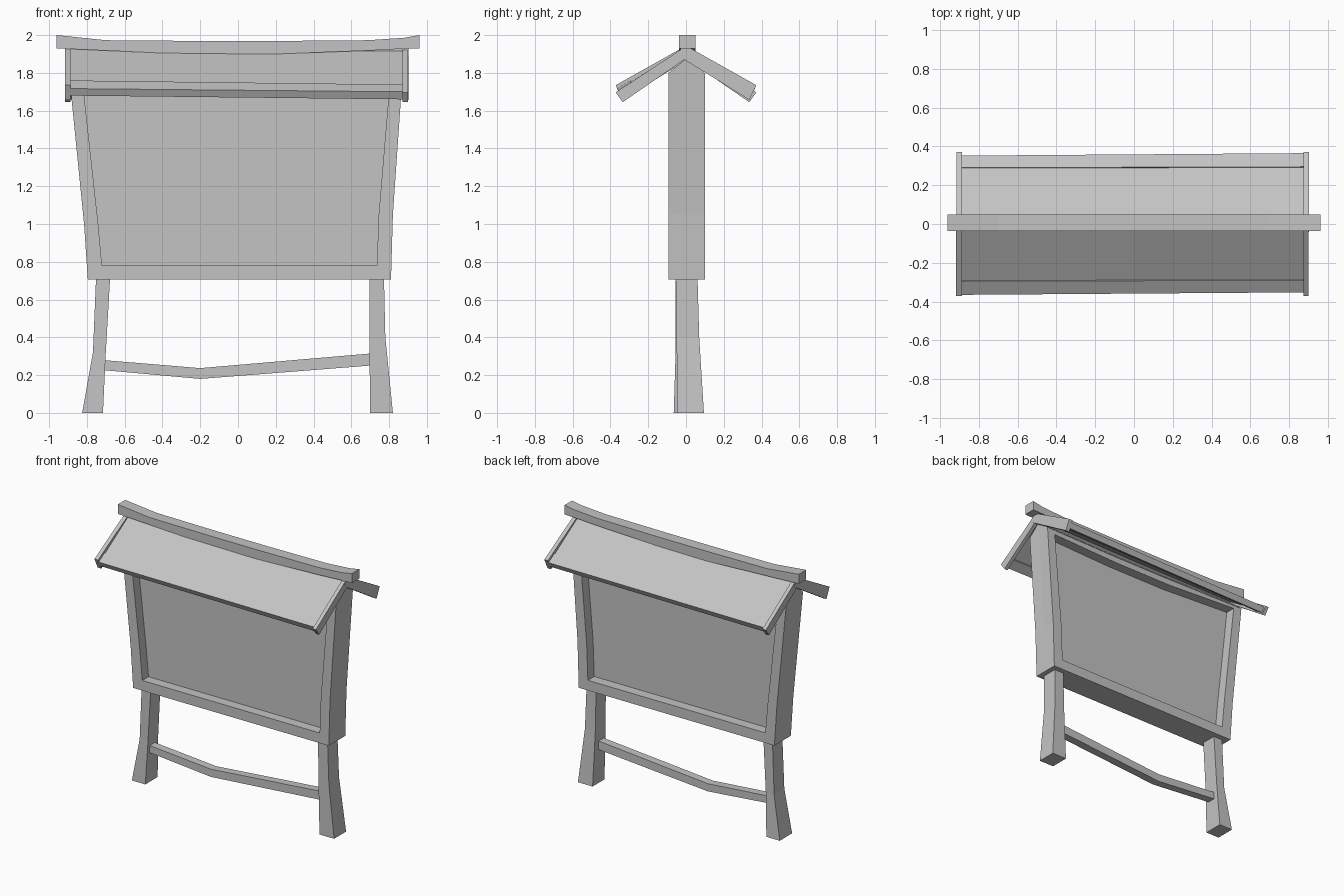
import bpy, bmesh
from mathutils import Matrix

cube = bpy.data.objects.get("Cube")
if cube:
    bpy.data.objects.remove(cube, do_unlink=True)

GREY = (0.55, 0.55, 0.55, 1)
mat = bpy.data.materials.new("plain grey")
mat.use_nodes = True
mat.diffuse_color = GREY
mat.node_tree.nodes["Principled BSDF"].inputs["Base Color"].default_value = GREY


def finish(name, bm):
    bmesh.ops.recalc_face_normals(bm, faces=bm.faces)
    mesh = bpy.data.meshes.new(name)
    bm.to_mesh(mesh)
    bm.free()
    mesh.materials.append(mat)
    obj = bpy.data.objects.new(name, mesh)
    bpy.context.collection.objects.link(obj)
    return obj


def bridge(bm, a, b):
    for i in range(len(a)):
        j = (i + 1) % len(a)
        bm.faces.new((a[i], a[j], b[j], b[i]))


def loft(name, sections):
    """Skin a closed bar through matching cross-sections."""
    bm = bmesh.new()
    loops = [[bm.verts.new(p) for p in s] for s in sections]
    for a, b in zip(loops, loops[1:]):
        bridge(bm, a, b)
    bm.faces.new(loops[0])
    bm.faces.new(loops[-1])
    return finish(name, bm)


def level(z, x0, x1, y0, y1):
    return [(x0, y0, z), (x1, y0, z), (x1, y1, z), (x0, y1, z)]


def upright(x, y0, y1, z0, z1):
    return [(x, y0, z0), (x, y1, z0), (x, y1, z1), (x, y0, z1)]


def across(x, profile):
    return [(x, y, z) for y, z in profile]


# Splayed legs and the bent stretcher between them
loft("right_leg", [level(0, -.825, -.715, -.065, .08),
                   level(.32, -.768, -.7, -.055, .065),
                   level(.75, -.75, -.675, -.055, .06)])
loft("left_leg", [level(0, .7, .82, -.045, .095),
                  level(.4, .695, .78, -.05, .07),
                  level(.75, .695, .772, -.055, .06)])
loft("stretcher", [upright(-.72, -.03, .03, .227, .28),
                   upright(-.2, -.03, .03, .18, .237),
                   upright(.72, -.03, .03, .252, .316)])

# Board frame: one ring with a pointed top edge
outer = [(-.795, .705), (.81, .705), (.82, 1.05), (.872, 1.8),
         (.25, 1.79), (-.25, 1.79), (-.895, 1.8), (-.815, 1)]
inner = [(-.72, .78), (.735, .78), (.745, 1.05), (.805, 1.765),
         (.25, 1.745), (-.25, 1.745), (-.825, 1.775), (-.74, 1)]
bm = bmesh.new()


def ring(points, y, lift=0):
    return [bm.verts.new((x, y, z + (lift if z > 1.5 else 0))) for x, z in points]


rings = [ring(inner, -.093), ring(outer, -.093), ring(outer, .005, .08),
         ring(outer, .1), ring(inner, .1)]
for a, b in zip(rings, rings[1:] + rings[:1]):
    bridge(bm, a, b)
finish("board_frame", bm)

# Recessed panel filling the frame
loft("board_panel", [[(x, y, z) for x, z in inner] for y in (-.02, .025)])

# One roof slope: panel, eave strip and two raised end boards
slope = [
    loft("roof_panel", [
        across(-.9, [(.01, 1.94), (-.31, 1.742), (-.295, 1.722), (.01, 1.91)]),
        across(0, [(.01, 1.93), (-.31, 1.73), (-.295, 1.71), (.01, 1.9)]),
        across(.885, [(.01, 1.93), (-.31, 1.718), (-.295, 1.698), (.01, 1.9)])]),
    loft("roof_eave", [
        across(-.9, [(-.365, 1.717), (-.345, 1.68), (-.275, 1.722), (-.295, 1.76)]),
        across(.885, [(-.352, 1.7), (-.332, 1.66), (-.27, 1.7), (-.29, 1.738)])]),
    loft("right_end_board", [
        across(x, [(.02, 1.955), (-.372, 1.735), (-.335, 1.657), (.04, 1.89)])
        for x in (-.917, -.887)]),
    loft("left_end_board", [
        across(x, [(-.01, 1.935), (-.372, 1.697), (-.335, 1.645), (.035, 1.9)])
        for x in (.872, .9)])]

# The opposite slope is the same piece turned half way round
turn = Matrix.Translation((-.015, 0, 0)) @ Matrix.Rotation(3.14159265, 4, "Z")
for part in slope:
    back = part.copy()
    back.data = part.data.copy()
    back.name = "back_" + part.name
    back.data.transform(turn)
    bpy.context.collection.objects.link(back)

# Sagging ridge beam with upturned ends
ridge = [(-.96, 1.93, 2), (-.7, 1.918, 1.973), (-.2, 1.896, 1.969),
         (.2, 1.9, 1.969), (.69, 1.918, 1.973), (.88, 1.928, 1.986), (.96, 1.93, 2)]
loft("ridge_beam", [upright(x, -.037, .05, low, high) for x, low, high in ridge])
